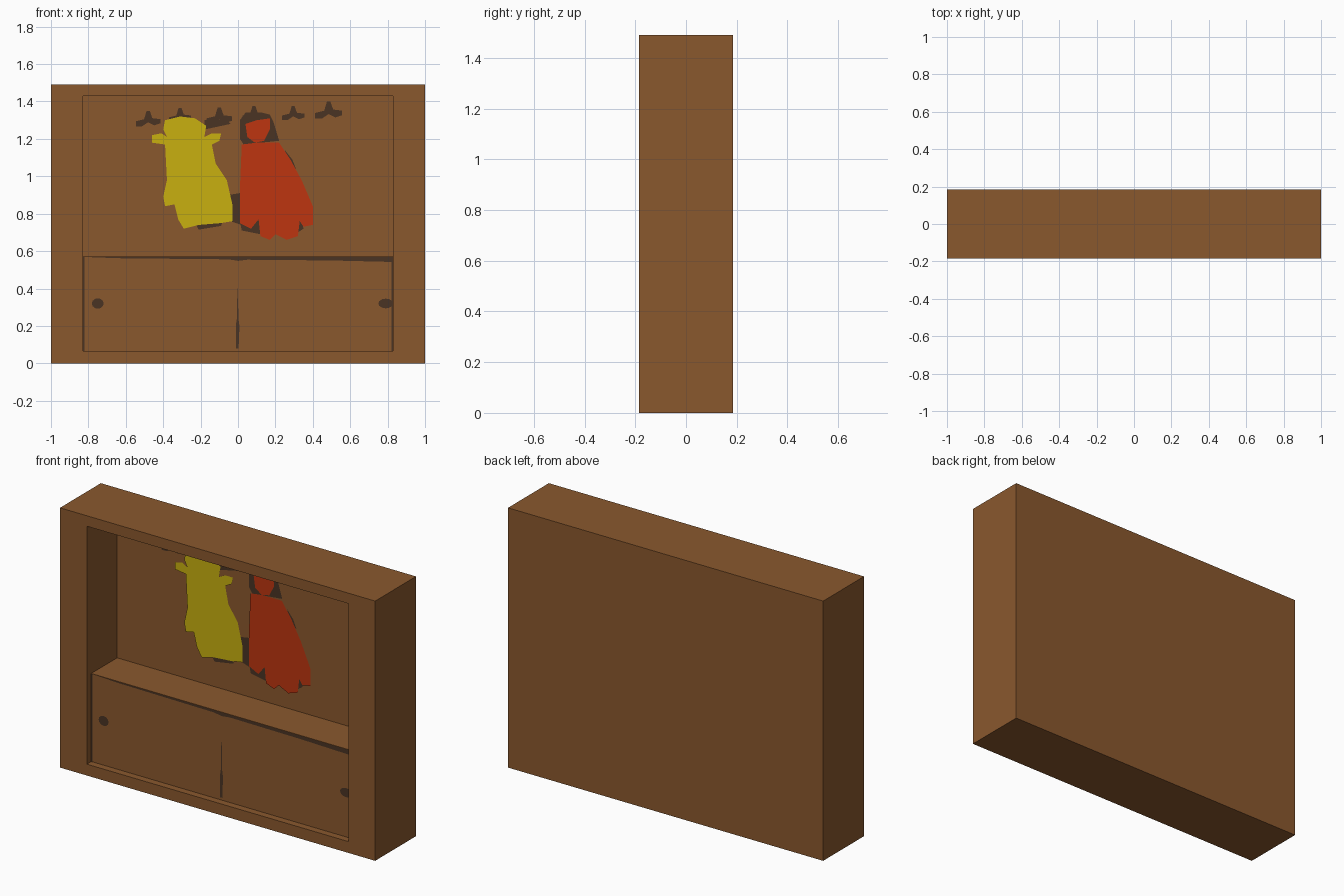
import bpy, bmesh, math

if "Cube" in bpy.data.objects:
    bpy.data.objects.remove(bpy.data.objects["Cube"])


def material(name, rgb):
    m = bpy.data.materials.new(name)
    m.diffuse_color = (*rgb, 1)
    m.use_nodes = True
    m.node_tree.nodes["Principled BSDF"].inputs["Base Color"].default_value = m.diffuse_color
    return m


WOOD = material("brown wood", (0.255, 0.098, 0.027))
DARK = material("dark brown", (0.068, 0.034, 0.017))
YELLOW = material("yellow cloth", (0.58, 0.435, 0.005))
RED = material("red cloth", (0.51, 0.036, 0.005))

FRONT, BACK = -0.185, 0.185
NICHE, DOOR = 0.09, -0.145       # depths of the niche back and the door faces
HALF, BASE, SHELF, TOP = 0.83, 0.065, 0.57, 1.43


def finish(name, bm, mat):
    me = bpy.data.meshes.new(name)
    bm.to_mesh(me)
    bm.free()
    me.materials.append(mat)
    ob = bpy.data.objects.new(name, me)
    bpy.context.collection.objects.link(ob)
    return ob


def quad(name, pts, mat):
    bm = bmesh.new()
    bm.faces.new([bm.verts.new(p) for p in pts])
    return finish(name, bm, mat)


def plate(name, pts, wall, lift, mat):
    """Flat cut-out on a wall facing -y; outline in hundredths (x, z)."""
    bm = bmesh.new()
    y = wall - lift
    f = bm.faces.new([bm.verts.new((x / 100, y, z / 100)) for x, z in pts])
    f.normal_update()
    if f.normal.y > 0:
        f.normal_flip()
    bmesh.ops.triangulate(bm, faces=[f])
    return finish(name, bm, mat)


# Cabinet carcass: nested rectangles bridged from the back, round the rim, into the niche
bm = bmesh.new()
rings = []
for half, z0, z1, y in ((1, 0, 1.49, BACK), (1, 0, 1.49, FRONT),
                        (HALF, BASE, TOP, FRONT), (HALF, BASE, TOP, NICHE)):
    rings.append([bm.verts.new(p) for p in
                  ((-half, y, z0), (half, y, z0), (half, y, z1), (-half, y, z1))])
for a, b in zip(rings, rings[1:]):
    for i in range(4):
        j = (i + 1) % 4
        bm.faces.new((a[i], a[j], b[j], b[i]))
bm.faces.new(rings[0])
bm.faces.new(rings[-1])
bmesh.ops.recalc_face_normals(bm, faces=bm.faces)
finish("cabinet_frame", bm, WOOD)

# Shelf and two sliding doors
quad("shelf", [(-HALF, DOOR, SHELF), (HALF, DOOR, SHELF),
               (HALF, NICHE, SHELF), (-HALF, NICHE, SHELF)], WOOD)
for side, x0, x1 in (("left", -HALF, 0), ("right", 0, HALF)):
    quad(side + "_door", [(x0, DOOR, BASE), (x1, DOOR, BASE),
                          (x1, DOOR, SHELF), (x0, DOOR, SHELF)], WOOD)

# Painted door details: knobs, gaps and the shelf edge
for side, cx, rx, rz in (("left", -75, 3.2, 2.8), ("right", 79, 4, 2.6)):
    plate(side + "_knob", [(cx + rx * math.cos(a * math.tau / 12),
                            32 + rz * math.sin(a * math.tau / 12)) for a in range(12)],
          DOOR, 0.002, DARK)
plate("door_gap", [(-1, 8), (0.3, 8), (0.8, 20), (0.2, 24), (0, 40), (-0.3, 40),
                   (-0.6, 24), (-1.2, 20)], DOOR, 0.002, DARK)
plate("shelf_edge", [(-83, 56.9), (-64, 56.2), (-5, 55.6), (0, 54.8), (5, 55.4),
                     (50, 55), (83, 54.2), (83, 56.9)], DOOR, 0.002, DARK)
for side, x in (("left", -83), ("right", 82)):
    plate(side + "_door_gap", [(x, 6.6), (x + 1, 6.6), (x + 1, 56.9), (x, 56.9)],
          DOOR, 0.003, DARK)

# Row of coat hooks painted on the niche back
HOOK = ((-6, -3), (-6, -0.5), (-2, 0.5), (-0.8, 4.5), (0.8, 4.5), (2, 1),
        (6, 0.5), (6, -1.5), (3, -2.5), (0, -1), (-3, -3))
for i, (cx, cz, s) in enumerate(((-48, 130, 1.1), (-31, 132, 1), (-10, 131.5, 1.15),
                                 (8.5, 133, 1), (29.5, 133, 1), (48.5, 134.5, 1.2))):
    plate(f"hook_{i + 1}", [(cx + x * s, cz + z * s) for x, z in HOOK], NICHE, 0.002, DARK)

# Dark linings behind the coats
for i, pts in enumerate((
        ((1, 120), (1, 130), (4, 134), (13, 134), (17, 133), (19, 129), (22, 119), (3, 117)),
        ((-5, 90), (1, 91), (2, 74), (-4, 76)),
        ((-23, 75), (-21, 71.5), (-9, 73.5), (-8, 77)),
        ((1, 76), (2, 71), (12, 69), (12, 79)),
        ((32, 70), (35, 72), (34, 78), (31, 77)),
        ((-18, 125), (-4, 128), (-6, 130), (-18, 130)),
        ((25, 114), (29, 109), (31, 104), (27, 106)))):
    plate(f"coat_lining_{i + 1}", pts, NICHE, 0.003, DARK)

# Yellow coat with its hat
plate("yellow_coat", ((-39, 130), (-31, 132), (-23, 131), (-17, 127), (-18, 121), (-14, 123),
                      (-9, 123), (-10, 119), (-14, 117), (-12, 107), (-6, 98), (-3, 85),
                      (-3, 76), (-9, 75), (-21, 74), (-29, 72), (-32, 77), (-34, 85),
                      (-39, 84), (-40, 89), (-38, 98), (-39, 117), (-46, 118), (-46, 122),
                      (-41, 123), (-38, 121), (-40, 125)), NICHE, 0.006, YELLOW)

# Red coat and its hood
plate("red_hood", ((4, 128), (10, 130), (17, 131), (17, 125), (14, 119), (9, 118), (5, 121)),
      NICHE, 0.006, RED)
plate("red_coat", ((2, 117), (10, 118), (22, 118), (28, 109), (34, 98), (40, 84), (40, 74),
                   (35, 73), (33, 76), (32, 68), (26, 66), (20, 69), (17, 66), (12, 68),
                   (11, 77), (7, 72), (1, 75), (1, 93)), NICHE, 0.006, RED)
